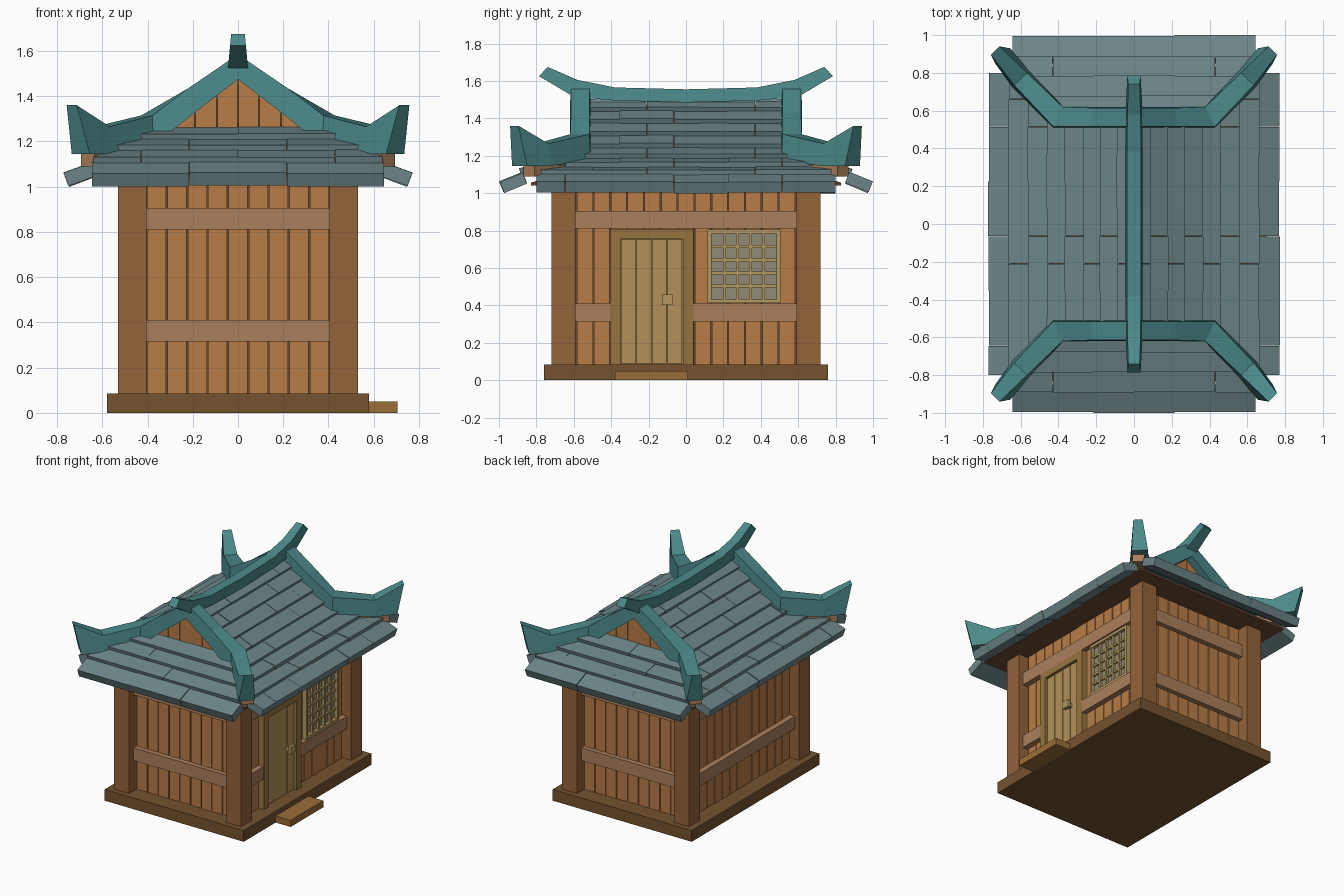
import bpy, bmesh, random

if "Cube" in bpy.data.objects:
    bpy.data.objects.remove(bpy.data.objects["Cube"])
random.seed(4)

mats = {}
def material(name, hexcol):
    lin = [((int(hexcol[i:i + 2], 16) / 255 + 0.055) / 1.055) ** 2.4 for i in (0, 2, 4)]
    mats[name] = bpy.data.materials.new(name)
    mats[name].diffuse_color = (*lin, 1)

for n, c in dict(plank="B87D47", post="94633A", beam="AB7F5C", base="74522F", step="9A6E38", door="B4915A",
                 frame="97743F", bars="B59A60", pane="8F8B78", tile="6C8588", ridge="4C8A8A", dark="6B4A33").items():
    material(n, c)

def part(name, mat, solids):
    """One object from lofted solids; each solid is a list of point loops."""
    bm = bmesh.new()
    for loops in solids:
        rings = [[bm.verts.new(p) for p in loop] for loop in loops]
        n = len(rings[0])
        for a, b in zip(rings, rings[1:]):
            for i in range(n):
                j = (i + 1) % n
                bm.faces.new((a[i], a[j], b[j], b[i]))
        bm.faces.new(rings[0][::-1])
        bm.faces.new(rings[-1])
    bmesh.ops.recalc_face_normals(bm, faces=bm.faces)
    me = bpy.data.meshes.new(name)
    bm.to_mesh(me)
    bm.free()
    me.materials.append(mats[mat])
    ob = bpy.data.objects.new(name, me)
    bpy.context.collection.objects.link(ob)
    return ob

def box(x0, x1, y0, y1, z0, z1):
    return [[(x0, y0, z), (x1, y0, z), (x1, y1, z), (x0, y1, z)] for z in (z0, z1)]

def flip(solid, sx, sy):
    return [[(x * sx, y * sy, z) for x, y, z in loop] for loop in solid]

QUAD = [(sx, sy) for sx in (1, -1) for sy in (1, -1)]
def four(solid):
    return [flip(solid, sx, sy) for sx, sy in QUAD]
def both_x(solid):
    return [solid, flip(solid, -1, 1)]
def both_y(solid):
    return [solid, flip(solid, 1, -1)]

# base, step, posts and wall core
part("base", "base", [box(-.58, .58, -.76, .76, 0, .085)])
part("door_step", "step", [box(.57, .705, -.38, .01, 0, .05)])
part("corner_posts", "post", four(box(.405, .53, .59, .72, .085, 1.09)))
part("wall_core", "dark", [box(-.435, .435, -.61, .61, .08, 1.1)])

# wall planks
ends, sides = [], []
for i in range(9):
    x = -.405 + .09 * i
    ends += both_y(box(x + .003, x + .087, .6, .632 + random.uniform(-.003, .003), .085, 1.1))
for i in range(13):
    y = -.585 + .09 * i
    sides += both_x(box(.42, .457 + random.uniform(-.003, .003), y + .003, y + .087, .085, 1.1))
part("end_planks", "plank", ends)
part("side_planks", "plank", sides)

# horizontal rails
rails = []
for z in (.315, .81):
    rails += both_y(box(-.405, .405, .61, .668, z, z + .095))
    rails.append(box(-.497, -.43, -.59, .59, z, z + .095))
rails += [box(.43, .497, -.59, .59, .81, .905),
          box(.43, .497, -.59, -.405, .315, .41), box(.43, .497, .04, .59, .315, .41)]
part("wall_rails", "beam", rails)

# door
part("door_frame", "frame", [box(.43, .5, -.405, -.35, .085, .808), box(.43, .5, -.015, .04, .085, .808),
                             box(.43, .5, -.35, -.015, .757, .808), box(.43, .472, -.35, -.015, .085, .757)])
part("door_planks", "door", [box(.44, .483, -.347 + .0825 * i, -.268 + .0825 * i, .09, .753) for i in range(4)])
part("door_knob", "bars", [box(.475, .505, -.115, -.085, .415, .445), box(.505, .53, -.127, -.073, .403, .457)])

# lattice window
part("window_pane", "pane", [box(.43, .466, .13, .49, .42, .79)])
part("window_frame", "bars", [box(.43, .491, .115, .135, .412, .805), box(.43, .491, .485, .505, .412, .805),
                              box(.43, .491, .135, .485, .412, .432), box(.43, .491, .135, .485, .785, .805)])
bars = [box(.455, .484, .135 + .07 * i - .008, .135 + .07 * i + .008, .43, .787) for i in range(1, 5)]
bars += [box(.455, .48, .135, .485, .432 + .0706 * i - .008, .432 + .0706 * i + .008) for i in range(1, 5)]
part("window_lattice", "bars", bars)

# roof underside
def ring(hx, hy, z):
    return [(-hx, -hy, z), (hx, -hy, z), (hx, hy, z), (-hx, hy, z)]
part("roof_underside", "dark", [[ring(.64, .83, 1.04), ring(.64, .83, 1.055), ring(.42, .54, 1.155)],
                                [ring(.42, .52, 1.14), ring(.24, .52, 1.29), ring(.01, .52, 1.47)]])

# overlapping tile courses; each half-length is (lower edge, upper edge)
def courses(profile, halves, width, shift, place):
    out = []
    for k, (half, top) in enumerate(halves):
        (d0, z0), (d1, z1) = profile[k], profile[k + 1]
        t = .062 if k == 0 else .045
        z1 -= .026
        dx, dz = d0 - d1, z1 - z0
        ln = (dx * dx + dz * dz) ** .5
        nx, nz = -dz / ln * t, -dx / ln * t
        d1, z1 = d1 - dx * .15, z1 + dz * .15
        start = shift - width * (8 if k % 2 else 7.5)
        cuts = [-half] + [c for c in (start + width * i for i in range(17)) if abs(c) < half - .06] + [half]
        for a, b in zip(cuts, cuts[1:]):
            j = random.uniform(-.003, .003)
            def loop(s, edge):
                s2 = s * top / half if edge else s
                return [place(d0 + j, s, z0 + j), place(d1, s2, z1 + j),
                        place(d1 + nx, s2, z1 + nz + j), place(d0 + j + nx, s, z0 + nz + j)]
            out.append([loop(a + .0006, a == -half), loop(b - .0006, b == half)])
    return out

SIDE = [(.77, 1.06), (.665, 1.125), (.56, 1.165), (.46, 1.21), (.365, 1.265), (.27, 1.33), (.18, 1.395), (.09, 1.46), (0, 1.525)]
END = [(.997, 1.06), (.89, 1.13), (.785, 1.185), (.68, 1.235), (.54, 1.295)]
side_half = [(.8, .8), (.79, .71), (.71, .61), (.6, .54)] + [(.54, .54)] * 4
end_half = [(.645, .645), (.64, .56), (.56, .47), (.46, .36)]
for s, label in ((1, "right"), (-1, "left")):
    part(label + "_roof_tiles", "tile", courses(SIDE, side_half, .29, .08, lambda d, u, z: (d * s, u, z)))
for s, label in ((1, "back"), (-1, "front")):
    part(label + "_roof_tiles", "tile", courses(END, end_half, .43, 0, lambda d, u, z: (u, d * s, z)))

# gable boards
def board(a, b):
    za, zb = 1.5 - .77 * a, 1.5 - .77 * b
    return [[(a, y, 1.22), (b, y, 1.22), (b, y, zb), (a, y, za)] for y in (.52, .56)]
part("gable_boards", "plank", [q for a, b in ((.002, .091), (.095, .188), (.192, .32)) for q in four(board(a, b))])

# gable and hip ridges, swept from apex to upturned corner
def section(p, q, zb, zt, inset=.12, shift=(0, 0)):
    def mix(a, b, f):
        return (a[0] + (b[0] - a[0]) * f + shift[0], a[1] + (b[1] - a[1]) * f + shift[1], zt)
    return [(*p, zb), (*q, zb), mix(q, p, inset), mix(p, q, inset)]
hip = [section((0, .62), (0, .51), 1.475, 1.585, .05),
       section((.22, .62), (.22, .51), 1.305, 1.435, .05),
       section((.375, .625), (.43, .51), 1.18, 1.315, .05),
       section((.555, .81), (.645, .725), 1.145, 1.265),
       section((.655, .93), (.735, .85), 1.145, 1.36, .22, (.04, .028))]
part("hip_ridges", "ridge", four(hip))
part("hip_beams", "beam", four([[(.41, .62, z), (.47, .56, z), (.695, .81, z), (.635, .87, z)] for z in (1.09, 1.15)]))

# main ridge with upturned ends
def rsec(yb, yt, zb, zt, wb, wt):
    return [(-wb, yb, zb), (wb, yb, zb), (wt, yt, zt), (-wt, yt, zt)]
half = [(.38, .38, 1.495, 1.565, .045, .037), (.6, .58, 1.515, 1.605, .045, .035), (.785, .74, 1.625, 1.675, .035, .03)]
ridge = [rsec(-a, -b, *r) for a, b, *r in half[::-1]] + [rsec(0, 0, 1.485, 1.555, .045, .037)] + [rsec(*r) for r in half]
part("main_ridge", "ridge", [ridge])

for m in bpy.data.materials:
    if m.users and not m.is_grease_pencil:
        m.use_nodes = True
        m.node_tree.nodes["Principled BSDF"].inputs["Base Color"].default_value = m.diffuse_color
